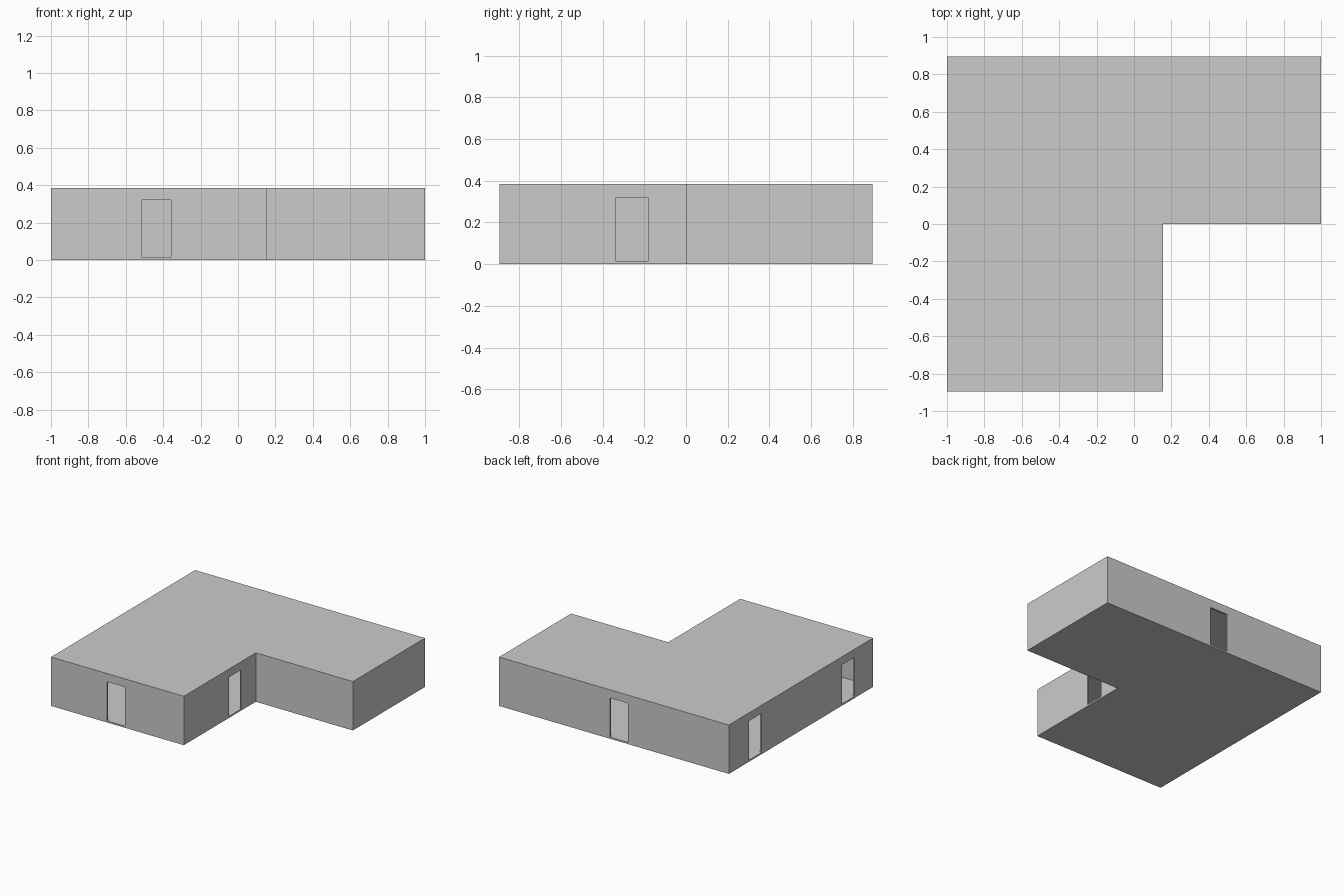
import bpy, bmesh

if "Cube" in bpy.data.objects:
    bpy.data.objects.remove(bpy.data.objects["Cube"])

T = 0.012          # wall, floor and roof thickness
H = 0.385          # building height
DOOR_W, SILL, HEAD = 0.154, 0.013, 0.32
X0, X1, XN = -1.0, 1.0, 0.155    # left, right, notch x
Y0, Y1, YN = -0.895, 0.895, 0.0  # front, back, notch y


def mesh_object(name, bm):
    bmesh.ops.recalc_face_normals(bm, faces=bm.faces)
    me = bpy.data.meshes.new(name)
    bm.to_mesh(me)
    bm.free()
    ob = bpy.data.objects.new(name, me)
    bpy.context.collection.objects.link(ob)
    return ob


def l_prism(name, inset, z0, z1):
    i = inset
    pts = [(X0 + i, Y0 + i), (XN - i, Y0 + i), (XN - i, YN + i),
           (X1 - i, YN + i), (X1 - i, Y1 - i), (X0 + i, Y1 - i)]
    bm = bmesh.new()
    face = bm.faces.new([bm.verts.new((x, y, z0)) for x, y in pts])
    ext = bmesh.ops.extrude_face_region(bm, geom=[face])
    verts = [v for v in ext["geom"] if isinstance(v, bmesh.types.BMVert)]
    bmesh.ops.translate(bm, verts=verts, vec=(0, 0, z1 - z0))
    return mesh_object(name, bm)


def door_cutter(x, y, along_x):
    bm = bmesh.new()
    bmesh.ops.create_cube(bm, size=1)
    size = (DOOR_W, 0.1, HEAD - SILL) if along_x else (0.1, DOOR_W, HEAD - SILL)
    bmesh.ops.scale(bm, verts=bm.verts, vec=size)
    bmesh.ops.translate(bm, verts=bm.verts, vec=(x, y, (SILL + HEAD) / 2))
    return mesh_object("door_cutter", bm)


def cut(ob, cutter):
    mod = ob.modifiers.new("cut", 'BOOLEAN')
    mod.operation, mod.solver, mod.object = 'DIFFERENCE', 'EXACT', cutter
    bpy.context.view_layer.objects.active = ob
    bpy.ops.object.modifier_apply(modifier=mod.name)
    bpy.data.objects.remove(cutter)


# hollow L-shaped shell with floor and flat roof
building = l_prism("building_shell", 0, 0, H)
cut(building, l_prism("room_cutter", T, T, H - T))

# doorways: front, notch side, back, and two on the left
for x, y, along_x in [(-0.435, Y0, True), (XN, -0.259, False),
                      (-0.043, Y1, True), (X0, 0.566, False),
                      (X0, -0.59, False)]:
    cut(building, door_cutter(x, y, along_x))
